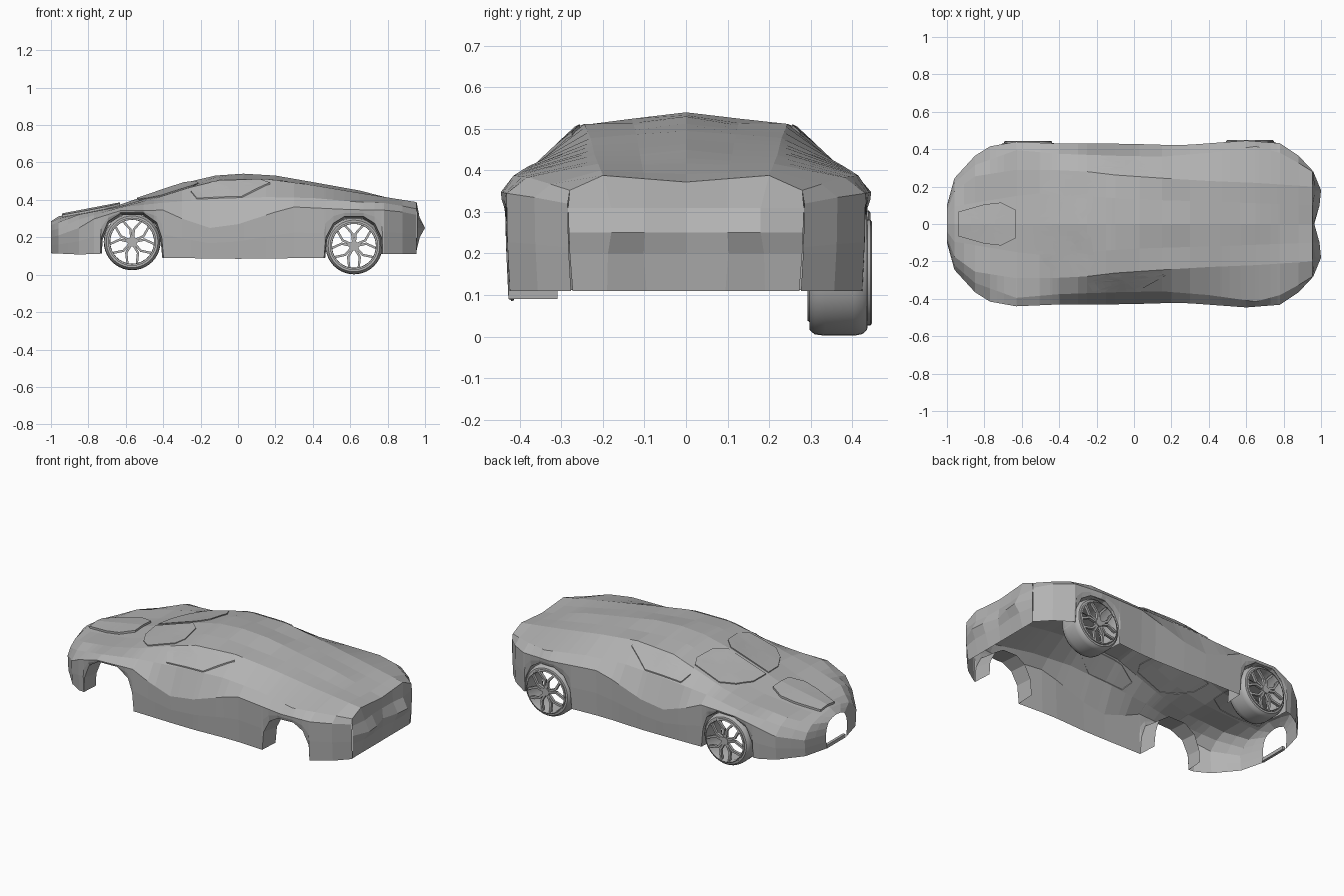
import bpy, bmesh, math
from mathutils import Vector, Matrix
from mathutils.bvhtree import BVHTree

if "Cube" in bpy.data.objects:
    bpy.data.objects.remove(bpy.data.objects["Cube"])

paint = bpy.data.materials.new("plain_grey")
paint.diffuse_color = (0.45, 0.45, 0.45, 1)
paint.use_nodes = True
paint.node_tree.nodes["Principled BSDF"].inputs["Base Color"].default_value = paint.diffuse_color


def finish(name, bm, smooth=False):
    bmesh.ops.remove_doubles(bm, verts=bm.verts, dist=1e-5)
    me = bpy.data.meshes.new(name)
    bm.to_mesh(me)
    ob = bpy.data.objects.new(name, me)
    bpy.context.collection.objects.link(ob)
    me.materials.append(paint)
    if smooth:
        bpy.context.view_layer.objects.active = ob
        ob.select_set(True)
        bpy.ops.object.shade_smooth_by_angle(angle=math.radians(35))
        ob.select_set(False)
    return ob


def sample(rail, x):
    # linear interpolation along a rail of (x, ...) points
    if x <= rail[0][0]:
        return rail[0][1:]
    for a, b in zip(rail, rail[1:]):
        if x <= b[0]:
            t = (x - a[0]) / (b[0] - a[0])
            return tuple(p + (q - p) * t for p, q in zip(a[1:], b[1:]))
    return rail[-1][1:]


# Lengthwise rails of the body half, (x, y, z)
centre = [(-1, 0, .285), (-.96, 0, .312), (-.63, 0, .375), (-.5, 0, .42), (-.3, 0, .488),
          (-.12, 0, .53), (.03, 0, .54), (.2, 0, .53), (.4, 0, .495), (.65, 0, .45), (.955, 0, .372)]
inner = [(-1, .04, .28), (-.96, .095, .3), (-.63, .15, .365), (-.45, .17, .42), (-.12, .14, .52),
         (.05, .13, .525), (.4, .12, .487), (.955, .1, .38)]
edge = [(-1, .075, .265), (-.96, .175, .28), (-.85, .255, .322), (-.63, .29, .365), (-.45, .29, .405),
        (-.25, .28, .468), (-.1, .262, .505), (.15, .245, .512), (.4, .23, .478), (.65, .22, .437), (.955, .2, .388)]
belt = [(-1, .092, .235), (-.96, .22, .247), (-.85, .315, .295), (-.63, .395, .36), (-.4, .375, .385),
        (-.1, .365, .405), (.15, .36, .415), (.4, .38, .41), (.65, .415, .388), (.8, .375, .383), (.955, .28, .352)]
shoulder = [(-1, .1, .2), (-.96, .245, .21), (-.85, .365, .25), (-.77, .415, .298), (-.63, .44, .342),
            (-.4, .43, .345), (-.3, .43, .3), (-.15, .43, .25), (0, .428, .27), (.2, .422, .335),
            (.3, .424, .362), (.6, .446, .348), (.78, .432, .345), (.88, .365, .335), (.955, .285, .32)]
# Lower edge (x, z), including both wheel arches
bottom = [(-1, .115), (-.85, .108), (-.735, .112), (-.73, .2), (-.695, .285), (-.625, .33), (-.505, .33),
          (-.435, .28), (-.408, .2), (-.398, .09), (0, .085), (.46, .09), (.47, .2), (.51, .275),
          (.57, .312), (.67, .312), (.73, .275), (.767, .2), (.772, .11), (.955, .11)]


def section(x):
    pts = [sample(r, x) for r in (centre, inner, edge, belt, shoulder)]
    y, z = pts[-1]
    zb = sample(bottom, x)[0]
    return [Vector((x, *p)) for p in pts + [(y - .002, z + (zb - z) * .5), (y - .008, zb)]]


# Body shell, open underneath and at the grille
stations = sorted({p[0] for p in bottom + centre + edge + shoulder} | {-.98, -.91})
bm = bmesh.new()
for s in (1, -1):
    rows = [[bm.verts.new((p.x, p.y * s, p.z)) for p in section(x)] for x in stations]
    for a, b in zip(rows, rows[1:]):
        for i in range(6):
            q = [a[i], a[i + 1], b[i + 1], b[i]]
            bm.faces.new(q if s > 0 else q[::-1])
bmesh.ops.remove_doubles(bm, verts=bm.verts, dist=1e-5)
tree = BVHTree.FromBMesh(bm)
finish("body_shell", bm)

# Rear panel with a ledge and pointed lamp corners
bm = bmesh.new()
for s in (1, -1):
    grid = [[(p.x, p.y, p.z) for p in section(.955)[:4]],
            [(x, y, .31) for x, y in zip((.958, .96, .97, .957), (0, .1, .18, .284))],
            [(x, y, .25) for x, y in zip((.964, .992, 1.0, .958), (0, .1, .18, .282))],
            [(x, y, .2) for x, y in zip((.96, .97, .972, .956), (0, .102, .188, .28))],
            [(.95, y, .11) for y in (0, .095, .19, .273)]]
    vs = [[bm.verts.new((x, y * s, z)) for x, y, z in r] for r in grid]
    for a, b in zip(vs, vs[1:]):
        for i in range(3):
            q = [a[i], b[i], b[i + 1], a[i + 1]]
            bm.faces.new(q if s > 0 else q[::-1])
finish("rear_panel", bm)

# Wheel arch liners, tapering slightly inwards
bm = bmesh.new()
for s in (1, -1):
    for lo, hi in ((-.735, -.398), (.46, .772)):
        pts = [section(x)[-1] for x, z in bottom if lo <= x <= hi]
        mid = (lo + hi) / 2
        for a, b in zip(pts, pts[1:]):
            ia, ib = ((mid + (p.x - mid) * .96, .31 * s, p.z - .012 * (p.z > .15)) for p in (a, b))
            bm.faces.new([bm.verts.new(v) for v in (
                (a.x, a.y * s, a.z), (b.x, b.y * s, b.z), ib, ia)])
finish("arch_liners", bm)

# Lip under the grille opening
bm = bmesh.new()
bmesh.ops.create_cube(bm, size=1, matrix=Matrix.Translation((-.99, 0, .122)) @ Matrix.Diagonal((.016, .176, .02, 1)))
finish("grille_lip", bm)


def panel(name, outline, lift=.006, mirror=True):
    # thin plate draped over the body, outline in (x, y)
    pts = []
    for a, b in zip(outline, outline[1:] + outline[:1]):
        a, b = Vector(a), Vector(b)
        pts += [a.lerp(b, k / 4) for k in range(4)]
    mid = sum(pts, Vector((0, 0))) / len(pts)

    def drape(p, up):
        hit = tree.ray_cast(Vector((p.x, p.y, 2)), Vector((0, 0, -1)))
        return hit[0] + Vector((0, 0, up))

    bm = bmesh.new()
    for s in ((1, -1) if mirror else (1,)):
        rings = []
        for scale, up in ((1, -.003), (1, lift), (.8, lift), (.6, lift), (.4, lift), (.2, lift), (.02, lift)):
            rings.append([])
            for p in pts:
                c = drape(mid + (p - mid) * scale, up)
                rings[-1].append(bm.verts.new((c.x, c.y * s, c.z)))
        for a, b in zip(rings, rings[1:]):
            for i in range(len(pts)):
                j = (i + 1) % len(pts)
                bm.faces.new((a[i], a[j], b[j], b[i]))
        bm.faces.new(rings[-1])
    bmesh.ops.recalc_face_normals(bm, faces=bm.faces)
    return finish(name, bm)


panel("windscreen_panes", [(-.54, .012), (-.53, .12), (-.48, .21), (-.41, .27), (-.24, .255),
                           (-.21, .2), (-.23, .07), (-.29, .012)])
panel("side_windows", [(-.25, .315), (-.22, .362), (.02, .36), (.17, .275), (.12, .255), (-.14, .272)], lift=.007)
panel("hood_panel", [(-.94, -.065), (-.8, -.105), (-.71, -.115), (-.63, -.075),
                     (-.63, .075), (-.71, .115), (-.8, .105), (-.94, .065)], lift=.012, mirror=False)


# Wheels on one side only
def beam(bm, p, q, w, d, y):
    # straight spoke from p to q in the wheel plane
    p, q = Vector((p[0], y, p[1])), Vector((q[0], y, q[1]))
    v = q - p
    m = (Matrix.Translation((p + q) / 2) @ Matrix.Rotation(-math.atan2(v.z, v.x), 4, 'Y')
         @ Matrix.Diagonal((v.length, d, w, 1)))
    bmesh.ops.create_cube(bm, size=1, matrix=m)


def polar(r, a):
    return r * math.cos(a), r * math.sin(a)


def lathe(name, profile, loc):
    bm = bmesh.new()
    vs = [bm.verts.new((r, y, 0)) for r, y in profile]
    es = [bm.edges.new((vs[i], vs[(i + 1) % len(vs)])) for i in range(len(vs))]
    bmesh.ops.spin(bm, geom=vs + es, cent=(0, 0, 0), axis=(0, 1, 0), angle=2 * math.pi, steps=40)
    bmesh.ops.remove_doubles(bm, verts=bm.verts, dist=1e-5)
    bmesh.ops.recalc_face_normals(bm, faces=bm.faces)
    finish(name, bm, True).location = loc


for label, x, z, y in (("front", -.566, .176, .366), ("rear", .62, .154, .37)):
    loc = (x, y, z)
    lathe(label + "_tyre", [(.126, -.073), (.138, -.073), (.149, -.06), (.152, -.035), (.152, .035),
                            (.148, .055), (.138, .066), (.126, .068)], loc)
    lathe(label + "_rim", [(.118, -.06), (.128, -.06), (.128, .074), (.122, .078), (.117, .06)], loc)
    bm = bmesh.new()
    for k in range(5):
        a = math.pi / 2 + k * math.tau / 5
        for d in (-1, 1):
            beam(bm, polar(.015, a + d * .3), polar(.07, a + d * .14), .012, .016, .066)
            beam(bm, polar(.065, a + d * .12), polar(.121, a + d * .42), .012, .016, .066)
    bmesh.ops.create_cone(bm, cap_ends=True, segments=20, radius1=.026, radius2=.022, depth=.022,
                          matrix=Matrix.Translation((0, .066, 0)) @ Matrix.Rotation(-math.pi / 2, 4, 'X'))
    finish(label + "_spokes", bm).location = loc
